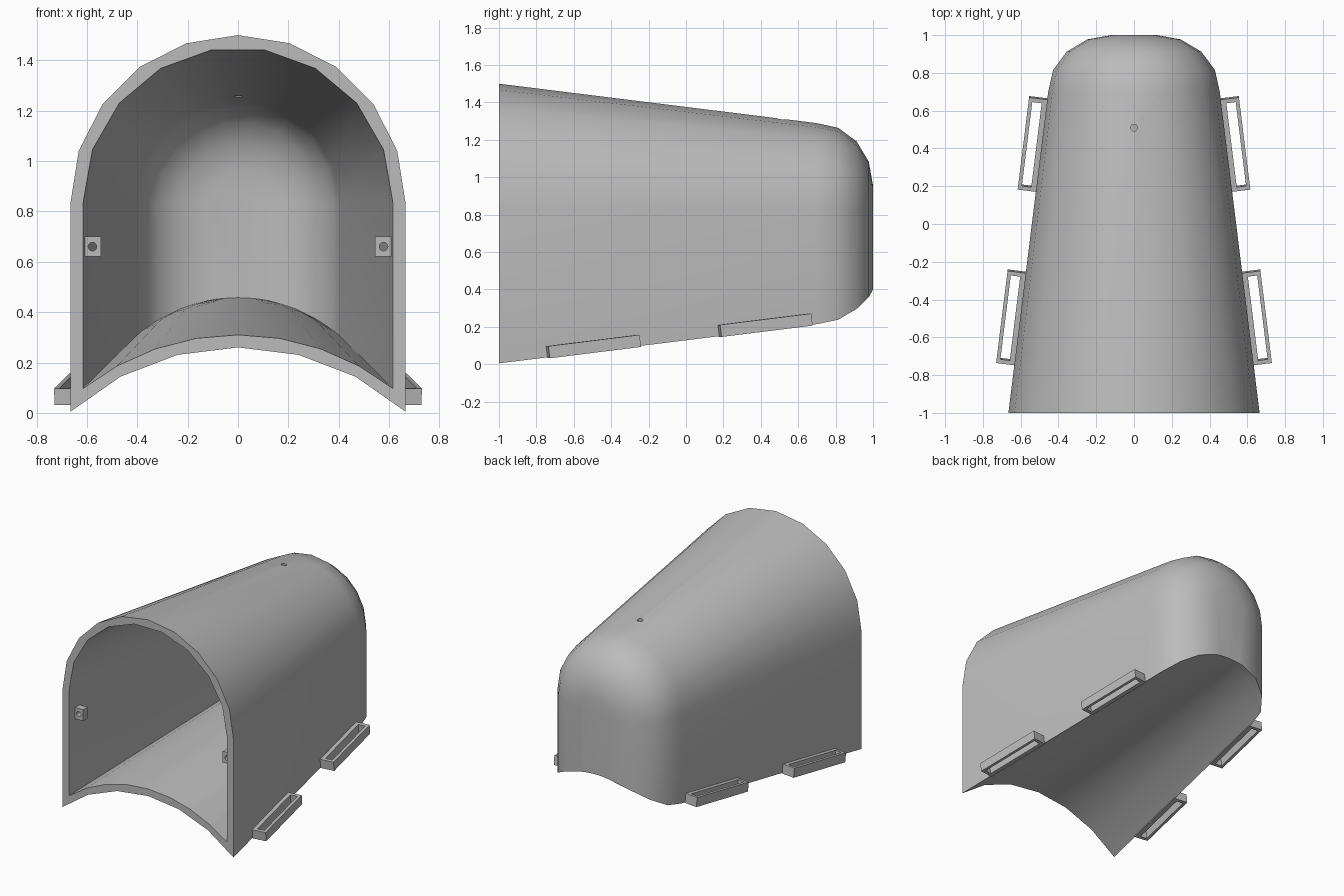
import bpy, bmesh, math
from mathutils import Matrix, Vector

cube = bpy.data.objects.get("Cube")
if cube:
    bpy.data.objects.remove(cube, do_unlink=True)

grey = bpy.data.materials.new("plain_grey")
grey.use_nodes = True
GREY = (0.5, 0.5, 0.5, 1)
grey.diffuse_color = GREY
grey.node_tree.nodes["Principled BSDF"].inputs["Base Color"].default_value = GREY

TAPER = 0.1241        # inward draft of the walls per unit of length
FLOOR_R = 0.995       # radius of the arched floor
AXIS_Z = 0.835        # height of the roof arch centre
WIDTH = 0.665         # half width at the mouth


def make_object(name, bm):
    bmesh.ops.recalc_face_normals(bm, faces=bm.faces)
    mesh = bpy.data.meshes.new(name)
    bm.to_mesh(mesh)
    bm.free()
    mesh.materials.append(grey)
    obj = bpy.data.objects.new(name, mesh)
    bpy.context.collection.objects.link(obj)
    return obj


def select(obj):
    bpy.ops.object.select_all(action="DESELECT")
    obj.select_set(True)
    bpy.context.view_layer.objects.active = obj


def cut(obj, cutter):
    mod = obj.modifiers.new("cut", "BOOLEAN")
    mod.operation = "DIFFERENCE"
    mod.solver = "EXACT"
    mod.object = cutter
    select(obj)
    bpy.ops.object.modifier_apply(modifier=mod.name)
    bpy.data.objects.remove(cutter, do_unlink=True)


def smooth(obj):
    select(obj)
    bpy.ops.object.shade_smooth_by_angle(angle=math.radians(30))


def floor_z(x, y):
    scale = 1 - TAPER / WIDTH * (y + 1)
    drop = max(FLOOR_R ** 2 - (x / scale) ** 2, 0)
    return (math.sqrt(drop) - 0.735) * scale + TAPER * (y + 1)


def ring(y, r, lift, roof_steps, floor_steps):
    """Closed cross-section: roof arch, straight sides, arched floor."""
    pts = []
    for i in range(roof_steps + 1):
        a = math.pi * i / roof_steps
        pts.append((r * math.cos(a), y, AXIS_Z + r * math.sin(a)))
    half = math.asin(WIDTH / FLOOR_R)
    for i in range(floor_steps + 1):
        x = r * math.sin(half * (2 * i / floor_steps - 1)) / math.sin(half)
        pts.append((x, y, floor_z(x, y) + lift))
    return pts


def tunnel(name, start, wall, roof_steps, floor_steps):
    """Solid tapered tunnel with a domed far end, inset by the wall."""
    sections = [(start, WIDTH - wall - TAPER * (start + 1))]
    full = WIDTH - wall - TAPER * 1.7
    for i in range(5):
        a = math.pi / 2 * i / 4
        sections.append((0.7 + (0.3 - wall) * math.sin(a),
                         0.12 + (full - 0.12) * math.cos(a)))
    bm = bmesh.new()
    rings = [[bm.verts.new(p) for p in ring(y, r, wall, roof_steps, floor_steps)]
             for y, r in sections]
    for a, b in zip(rings, rings[1:]):
        for i in range(len(a)):
            j = (i + 1) % len(a)
            bm.faces.new((a[i], a[j], b[j], b[i]))
    bm.faces.new(rings[0])
    bm.faces.new(rings[-1])
    return make_object(name, bm)


def cylinder(name, centre, radius, depth, rotation):
    bm = bmesh.new()
    bmesh.ops.create_cone(bm, cap_ends=True, segments=16, radius1=radius,
                          radius2=radius, depth=depth,
                          matrix=Matrix.Translation(centre) @ rotation)
    return make_object(name, bm)


def box(name, low, high, matrix=Matrix()):
    low, high = Vector(low), Vector(high)
    place = Matrix.Translation((low + high) / 2) @ Matrix.Diagonal((high - low).to_4d())
    bm = bmesh.new()
    bmesh.ops.create_cube(bm, size=1, matrix=matrix @ place)
    return make_object(name, bm)


# Hollow shell with a small vent hole in the roof
shell = tunnel("shell", -1, 0, 10, 6)
cut(shell, tunnel("cavity_cutter", -1.03, 0.05, 9, 8))
cut(shell, cylinder("vent_cutter", (0, 0.51, 1.3), 0.018, 0.3, Matrix()))
smooth(shell)

for side, label in ((1, "left"), (-1, "right")):
    mirror = Matrix.Diagonal((side, 1, 1, 1))

    # Slotted strap brackets along the lower edges
    along = Vector((-TAPER, 1, TAPER)).normalized()
    out = Vector((1, TAPER, 0)).normalized()
    up = out.cross(along)
    basis = Matrix((out, along, up)).transposed().to_4x4()
    for start, place in ((-0.74, "front"), (0.178, "back")):
        t = start + 1
        corner = Vector((WIDTH - TAPER * t, start, TAPER * t))
        m = mirror @ Matrix.Translation(corner) @ basis
        bracket = box(f"{place}_{label}_bracket", (-0.005, 0, 0), (0.097, 0.495, 0.065), m)
        cut(bracket, box("slot_cutter", (0.027, 0.022, -0.1), (0.077, 0.473, 0.2), m))

    # Drilled lugs just inside the mouth
    lug = box(f"{label}_lug", (0.543, -0.945, 0.62), (0.62, -0.895, 0.7), mirror)
    cut(lug, cylinder("lug_cutter", (side * 0.578, -0.92, 0.66), 0.017, 0.2,
                      Matrix.Rotation(math.pi / 2, 4, "X")))
    smooth(lug)
